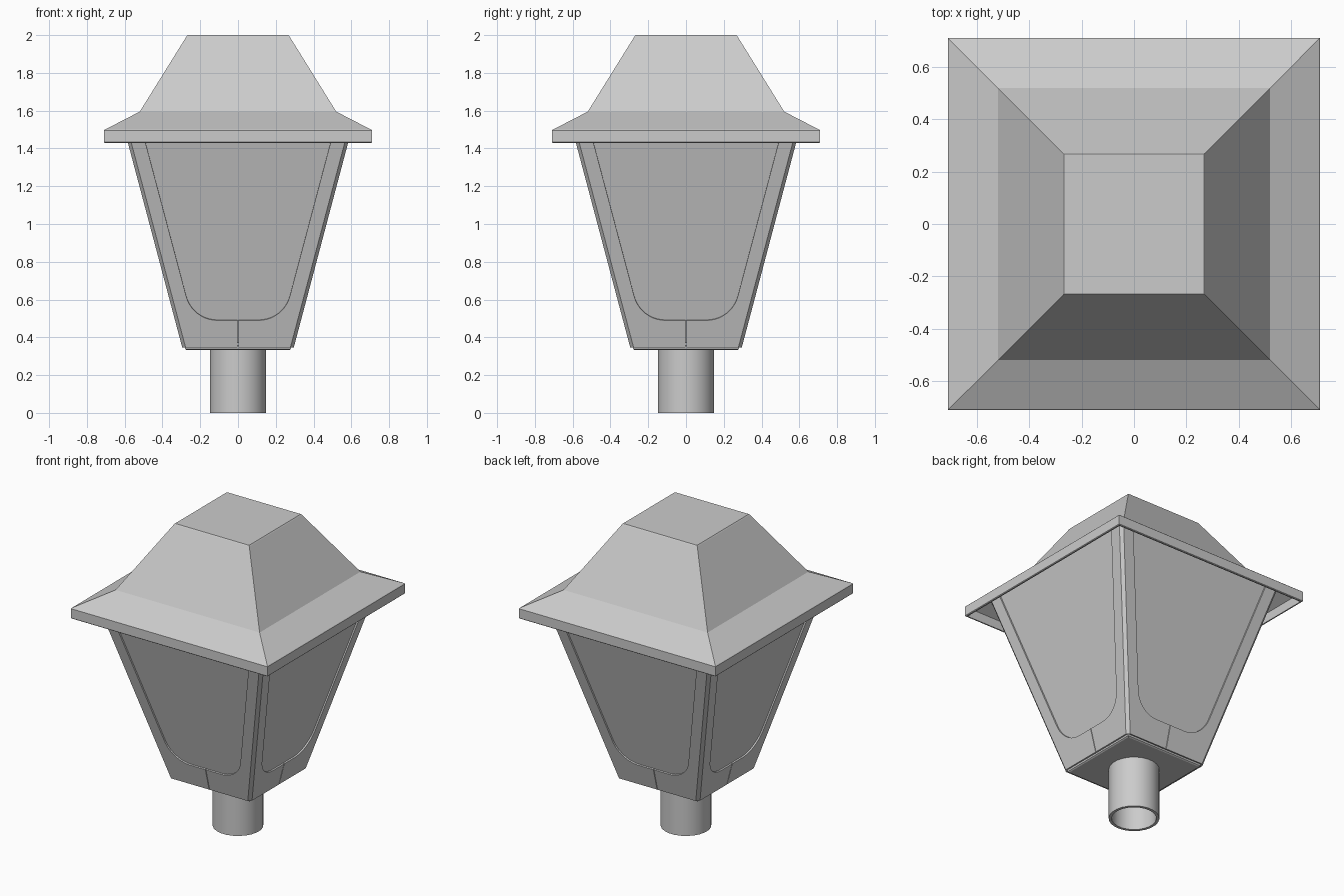
import bpy, bmesh
from math import sin, cos, pi
from mathutils import Vector, Matrix

if "Cube" in bpy.data.objects:
    bpy.data.objects.remove(bpy.data.objects["Cube"])

SLOPE = 0.2654
Z0, Z1 = 0.345, 1.53


def half(z):
    """Half width of the tapered body at height z."""
    return 0.295 + (z - Z0) * SLOPE


def finish(name, bm):
    me = bpy.data.meshes.new(name)
    bm.to_mesh(me)
    bm.free()
    ob = bpy.data.objects.new(name, me)
    bpy.context.collection.objects.link(ob)
    return ob


def loft(name, rings, n=4, caps=True, closed=False):
    """Skin n-sided rings given as (apothem or radius, z)."""
    bm = bmesh.new()
    loops = []
    for r, z in rings:
        rad = r * 2 ** 0.5 if n == 4 else r
        loops.append([bm.verts.new((rad * cos(2 * pi * (i + 0.5) / n),
                                    rad * sin(2 * pi * (i + 0.5) / n), z)) for i in range(n)])
    pairs = list(zip(loops, loops[1:])) + ([(loops[-1], loops[0])] if closed else [])
    for a, b in pairs:
        for i in range(n):
            j = (i + 1) % n
            bm.faces.new((a[i], a[j], b[j], b[i]))
    if caps:
        bm.faces.new(loops[0][::-1])
        bm.faces.new(loops[-1])
    bmesh.ops.recalc_face_normals(bm, faces=bm.faces)
    return finish(name, bm)


# Hollow mounting pipe
pipe = loft("mounting_pipe", [(0.15, 0), (0.15, 0.338), (0.132, 0.338), (0.132, 0)],
            n=24, caps=False, closed=True)
pipe.data.shade_smooth()
bpy.context.view_layer.objects.active = pipe
pipe.select_set(True)
bpy.ops.object.shade_smooth_by_angle(angle=0.6)

# Base plate under the body
loft("base_plate", [(0.272, 0.333), (0.28, 0.338), (0.28, 0.36)])

# Roof shell: inside from the crown down, around the lip, and up the outside
loft("roof", [(0.26, 1.985), (0.508, 1.588), (0.698, 1.488), (0.698, 1.43),
              (0.706, 1.43), (0.71, 1.434), (0.71, 1.495), (0.706, 1.499),
              (0.52, 1.595), (0.272, 1.994), (0.267, 2.0)])

# Glazing panels, slightly recessed behind the frame
inset = 0.01
loft("glass_panels", [(half(0.37) - inset, 0.37), (half(Z1) - inset, Z1)], caps=False)

# Rounded window outline, right half, from the top down to the middle seam
gap, cham = 0.002, 0.018
top = Vector((0.49 + (Z1 - 1.43) * SLOPE, Z1))
p0, p1, p2 = Vector((0.274, 0.616)), Vector((0.2405, 0.49)), Vector((0.11, 0.49))
outline = [top]
for k in range(11):
    t = k / 10
    a, b, c = (1 - t) ** 2, 2 * 0.79 * t * (1 - t), t * t
    outline.append((a * p0 + b * p1 + c * p2) / (a + b + c))
outline.append(Vector((gap, 0.49)))
side = [Vector((gap, Z0)), Vector((half(Z0) - cham, Z0)),
        Vector((half(Z1) - cham, Z1))] + outline

# Four corner frames: two mirrored half sides joined by a chamfered edge
for q, label in enumerate(("front_right", "back_right", "back_left", "front_left")):
    bm = bmesh.new()
    f = [bm.verts.new((p.x, -half(p.y), p.y)) for p in side]
    s = [bm.verts.new((half(p.y), -p.x, p.y)) for p in side]
    bm.faces.new(f)
    bm.faces.new(s[::-1])
    bm.faces.new((f[1], s[1], s[2], f[2]))
    bmesh.ops.transform(bm, matrix=Matrix.Rotation(q * pi / 2, 4, 'Z'), verts=bm.verts)
    frame = finish("corner_frame_" + label, bm)
    mod = frame.modifiers.new("thickness", 'SOLIDIFY')
    mod.thickness = 0.025
    mod.offset = -1
